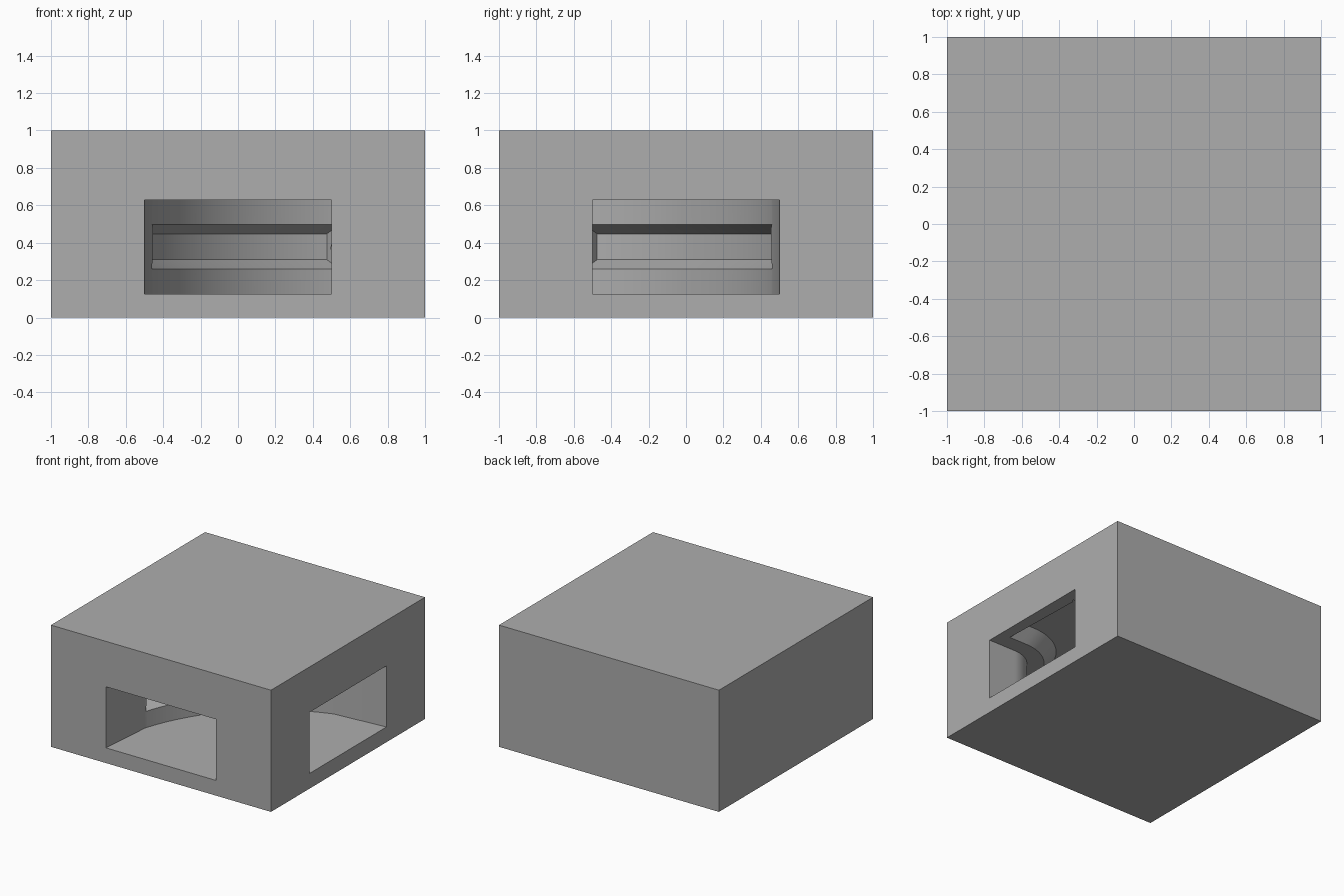
import bpy, bmesh
from math import sin, cos, radians


def bend(k, z, lead, start, steps):
    """Path at distance k from the corner. The angle runs from start to
    90 - start; below 0 and above 90 it follows straight leads."""
    path = []
    for i in range(steps + 1):
        a = start + (90 - 2 * start) * i / steps
        if a < 0:
            u, v = k, lead + a * 0.01
        elif a > 90:
            u, v = lead - (a - 90) * 0.01, k
        else:
            u = lead + (k - lead) * cos(radians(a))
            v = lead + (k - lead) * sin(radians(a))
        path.append((1 - u, v - 1, z))
    return path


def outer_wall(z):
    """Straight runs from both mouths, joined by an arc."""
    near, far = -0.5025, -1.03
    return [(near, far, z)] + bend(1.53, z, 0, 17.2, 71) + [(-far, -near, z)]


def loft(name, paths):
    """Closed cutter solid through paths with equal numbers of points."""
    bm = bmesh.new()
    rings = [[bm.verts.new(co) for co in ring] for ring in zip(*paths)]
    n = len(paths)
    for r0, r1 in zip(rings, rings[1:]):
        for j in range(n):
            m = (j + 1) % n
            bm.faces.new((r0[j], r0[m], r1[m], r1[j]))
    bm.faces.new(rings[0])
    bm.faces.new(rings[-1])
    bmesh.ops.recalc_face_normals(bm, faces=bm.faces)
    mesh = bpy.data.meshes.new(name)
    bm.to_mesh(mesh)
    bm.free()
    obj = bpy.data.objects.new(name, mesh)
    bpy.context.collection.objects.link(obj)
    obj.hide_render = True
    return obj


cube = bpy.data.objects.get("Cube")
if cube:
    bpy.data.objects.remove(cube, do_unlink=True)

grey = bpy.data.materials.new("mid_grey")
grey.use_nodes = True
color = (0.42, 0.42, 0.42, 1)
grey.diffuse_color = color
grey.node_tree.nodes["Principled BSDF"].inputs["Base Color"].default_value = color

# Solid block
bpy.ops.mesh.primitive_cube_add(size=2, location=(0, 0, 0.5))
block = bpy.context.object
block.name = "tunnel_block"
block.scale.z = 0.5
bpy.ops.object.transform_apply(location=True, scale=True)
block.data.materials.append(grey)

# Curved tunnel from the front to the side
low, high, lead = 0.125, 0.627, 0.25
tunnel = loft("tunnel_cutter", [
    bend(0.5, low, lead, -28, 73), outer_wall(low),
    outer_wall(high), bend(0.5, high, lead, -28, 73)])

# Tapered groove in the outer wall
wall_groove = loft("wall_groove_cutter", [
    bend(k, z, 0, start, 40) for k, z, start in (
        (1.45, 0.26, 17.5), (1.53, 0.26, 17.5), (1.63, 0.31, 18.8),
        (1.63, 0.447, 18.8), (1.53, 0.497, 17.5), (1.45, 0.497, 17.5))])

# Tapered groove in the ceiling
ceiling_groove = loft("ceiling_groove_cutter", [
    bend(k, high + rise, lead, start, 61) for k, rise, start in (
        (0.63, -0.05, -16), (1.37, -0.05, -16), (1.37, 0, -16),
        (1.28, 0.1, -10), (0.72, 0.1, -10), (0.63, 0, -16))])

cutters = [tunnel, wall_groove, ceiling_groove]
bpy.context.view_layer.objects.active = block
for cutter in cutters:
    mod = block.modifiers.new(cutter.name, "BOOLEAN")
    mod.operation = "DIFFERENCE"
    mod.solver = "EXACT"
    mod.object = cutter
    bpy.ops.object.modifier_apply(modifier=mod.name)
for cutter in cutters:
    bpy.data.objects.remove(cutter, do_unlink=True)

# One colour throughout, smooth on the curved walls
for poly in block.data.polygons:
    poly.material_index = 0
bpy.ops.object.select_all(action="DESELECT")
block.select_set(True)
bpy.ops.object.shade_smooth_by_angle(angle=radians(25))
